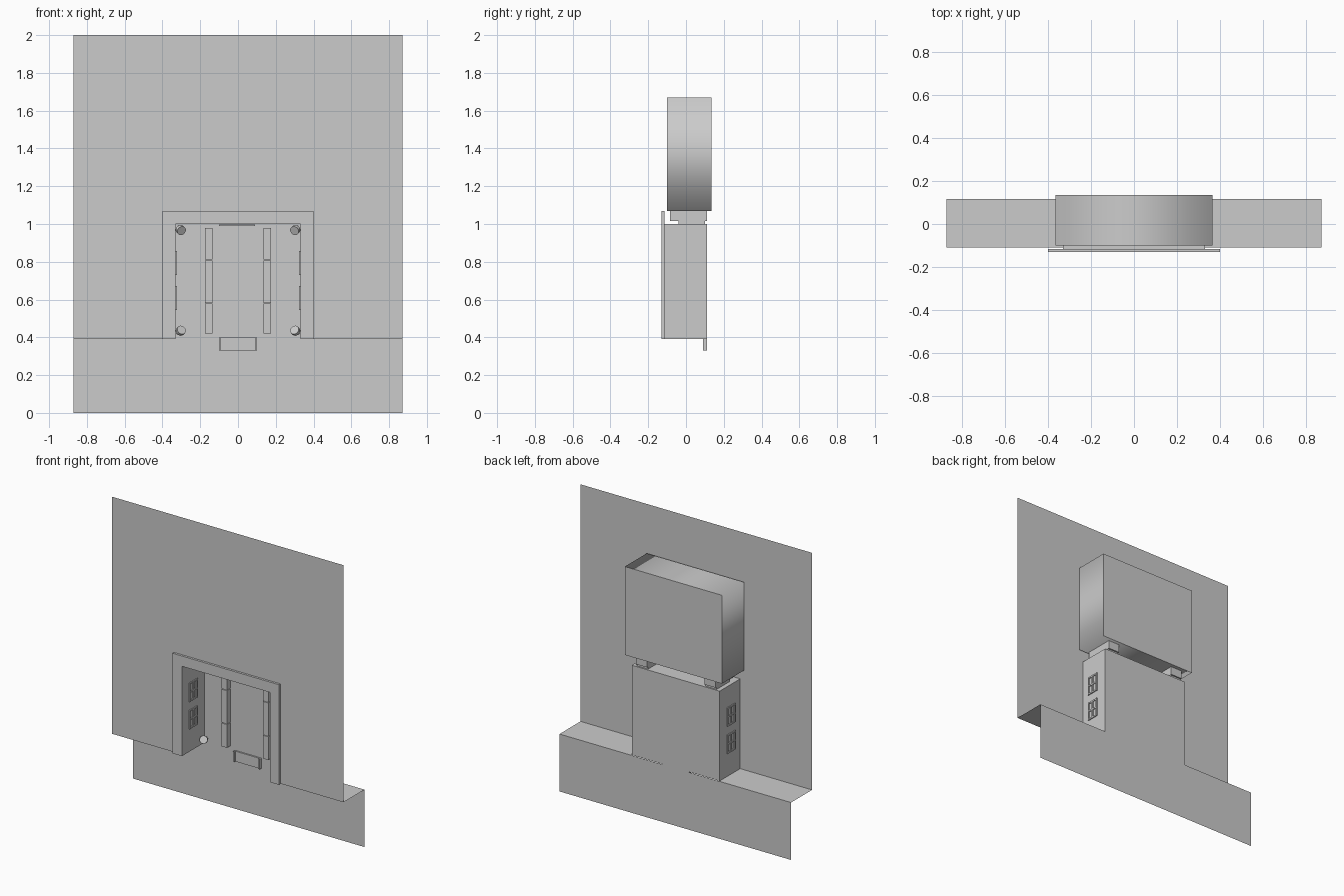
import bpy, bmesh
from mathutils import Vector, Matrix

if "Cube" in bpy.data.objects:
    bpy.data.objects.remove(bpy.data.objects["Cube"], do_unlink=True)

grey = bpy.data.materials.new("plain_grey")
grey.use_nodes = True
grey.diffuse_color = (0.6, 0.6, 0.6, 1)
grey.node_tree.nodes["Principled BSDF"].inputs["Base Color"].default_value = (0.6, 0.6, 0.6, 1)


def finish(name, bm, smooth=False):
    mesh = bpy.data.meshes.new(name)
    bm.to_mesh(mesh)
    bm.free()
    mesh.materials.append(grey)
    for p in mesh.polygons:
        p.use_smooth = smooth
    obj = bpy.data.objects.new(name, mesh)
    bpy.context.collection.objects.link(obj)
    return obj


def add_box(bm, x, y, z):
    size = Vector((x[1] - x[0], y[1] - y[0], z[1] - z[0]))
    mid = Vector((x[0] + x[1], y[0] + y[1], z[0] + z[1])) / 2
    bmesh.ops.create_cube(bm, size=1, matrix=Matrix.Translation(mid) @ Matrix.Diagonal(size).to_4x4())


def boxes(name, *items):
    bm = bmesh.new()
    for item in items:
        add_box(bm, *item)
    return finish(name, bm)


def mirrored(x, side):
    return tuple(sorted((x[0] * side, x[1] * side)))


def sheet(name, points):
    bm = bmesh.new()
    bm.faces.new([bm.verts.new(p) for p in points])
    return finish(name, bm)


def tube(name, outline, y0, y1, closed=True, smooth=False):
    """Sweep an x-z outline along y."""
    bm = bmesh.new()
    front = [bm.verts.new((x, y0, z)) for x, z in outline]
    back = [bm.verts.new((x, y1, z)) for x, z in outline]
    n = len(outline)
    for i in range(n if closed else n - 1):
        j = (i + 1) % n
        bm.faces.new((front[i], front[j], back[j], back[i]))
    bmesh.ops.recalc_face_normals(bm, faces=bm.faces)
    return finish(name, bm, smooth)


W, DOOR, FLOOR, HEAD, TOP = 0.87, 0.33, 0.39, 1.0, 2.0
WALL_Y, BACK_Y, STRIP_Y = -0.11, 0.11, 0.115


def arch(half_width, top):
    return [(-half_width, FLOOR), (-half_width, top), (half_width, top), (half_width, FLOOR)]


# Front wall with a doorway opening
wall = arch(W, TOP) + arch(DOOR, HEAD)[::-1]
sheet("front_wall", [(x, WALL_Y, z) for x, z in wall])

# Raised lip round the doorway
bm = bmesh.new()
face = bm.faces.new([bm.verts.new((x, -0.13, z)) for x, z in arch(0.4, 1.07) + arch(DOOR, HEAD)[::-1]])
ext = bmesh.ops.extrude_face_region(bm, geom=[face], use_keep_orig=True)
bmesh.ops.translate(bm, vec=(0, 0.015, 0), verts=[v for v in ext["geom"] if isinstance(v, bmesh.types.BMVert)])
bmesh.ops.recalc_face_normals(bm, faces=bm.faces)
finish("door_surround", bm)

# Ledge on both sides of the recess and the lower strip behind it
for side, label in ((-1, "right"), (1, "left")):
    a, b = mirrored((DOOR, W), side)
    sheet(label + "_ledge", [(a, WALL_Y, FLOOR), (b, WALL_Y, FLOOR), (b, STRIP_Y, FLOOR), (a, STRIP_Y, FLOOR)])
sheet("lower_strip", [(-W, STRIP_Y, 0), (W, STRIP_Y, 0), (W, STRIP_Y, FLOOR), (-W, STRIP_Y, FLOOR)])

# Recess: two sides and a roof, closed by a back panel, open below
tube("recess_shell", arch(DOOR, HEAD), -0.12, BACK_Y, closed=False)
sheet("recess_back", [(x, BACK_Y, z) for x, z in arch(DOOR, HEAD)])

# Tab hanging from the recess back
boxes("lower_tab",
      ((-0.1, 0.1), (0.1, BACK_Y), (0.33, 0.4)),
      ((-0.1, -0.09), (0.09, BACK_Y), (0.33, 0.4)),
      ((0.09, 0.1), (0.09, BACK_Y), (0.33, 0.4)))
boxes("ceiling_strip", ((-0.1, 0.09), (0.02, 0.1), (0.99, 0.998)))

for side, label in ((-1, "right"), (1, "left")):
    # Segmented upright rails on the back panel
    x = mirrored((0.135, 0.175), side)
    boxes(label + "_rail", *[(x, (0.075, BACK_Y), z)
                             for z in ((0.42, 0.578), (0.582, 0.808), (0.812, 0.98))])

    # Paired side windows, each a frame with a cross bar
    x = mirrored((DOOR - 0.006, DOOR + 0.006), side)
    y0, y1, t = -0.055, 0.033, 0.01
    for z0, place in ((0.545, "lower"), (0.73, "upper")):
        z1 = z0 + 0.128
        ym, zm = (y0 + y1) / 2, (z0 + z1) / 2
        boxes(label + "_" + place + "_window",
              (x, (y0, y0 + t), (z0, z1)), (x, (y1 - t, y1), (z0, z1)),
              (x, (y0, y1), (z0, z0 + t)), (x, (y0, y1), (z1 - t, z1)),
              (x, (ym - t / 2, ym + t / 2), (z0, z1)),
              (x, (y0, y1), (zm - t / 2, zm + t / 2)))

    # Corner lamps aimed towards the middle of the recess
    for z, up in ((0.435, 1), (0.968, -1)):
        aim = Vector((-side * 0.5, -1, up * 0.5)).normalized()
        centre = Vector((side * 0.303, 0.065, z))
        turn = aim.to_track_quat("Z", "Y").to_matrix().to_4x4()
        bm = bmesh.new()
        for offset, r, depth in ((0.0, 0.025, 0.02), (-0.017, 0.014, 0.02)):
            bmesh.ops.create_cone(bm, cap_ends=True, segments=16, radius1=r, radius2=r, depth=depth,
                                  matrix=Matrix.Translation(centre + aim * offset) @ turn)
        add_box(bm, mirrored((0.298, DOOR), side), (0.075, 0.085), (z - 0.005, z + 0.005))
        finish(label + ("_lower_lamp" if up > 0 else "_upper_lamp"), bm)

    # Blocks between the recess roof and the upper housing
    x = mirrored((0.215, 0.3), side)
    boxes(label + "_support", (x, (-0.085, BACK_Y), (1.015, 1.07)), (x, (-0.04, 0.1), (HEAD, 1.015)))

# Upper housing: softly shaded sleeve with a flat back
H = 0.365
housing = [(-H, 1.07), (-H, 1.67), (H, 1.67), (H, 1.07)]
tube("upper_housing", housing, -0.1, 0.135, smooth=True)
sheet("housing_back", [(x, 0.135, z) for x, z in housing])
